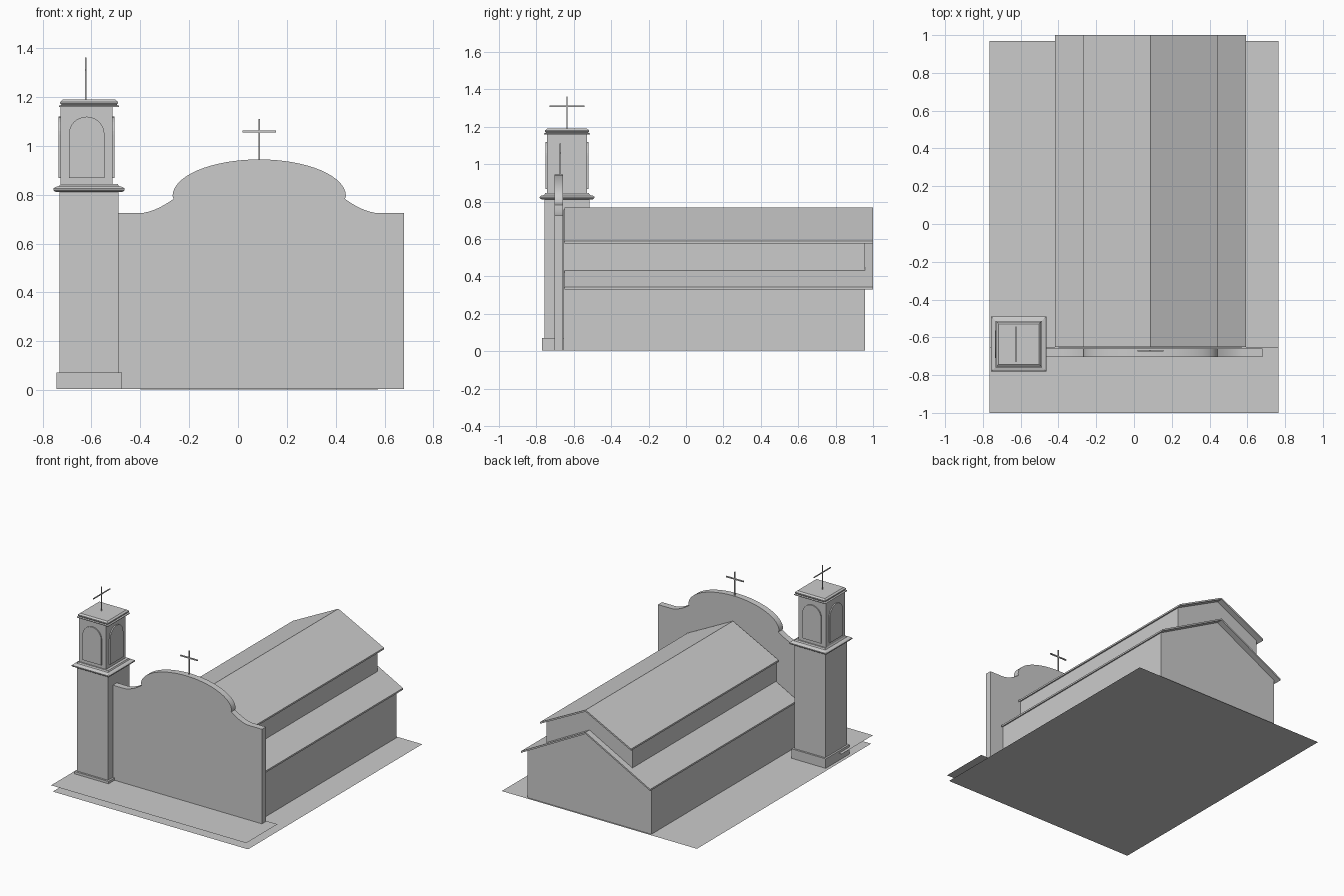
import bpy, bmesh, math
from mathutils import Matrix, Vector

if "Cube" in bpy.data.objects:
    bpy.data.objects.remove(bpy.data.objects["Cube"])

AX = 0.087           # centre line of nave and facade
TX, TY = -0.61, -0.636   # tower centre
BX = -0.62           # belfry centre


def finish(name, bm, smooth=False):
    bmesh.ops.recalc_face_normals(bm, faces=bm.faces[:])
    me = bpy.data.meshes.new(name)
    bm.to_mesh(me)
    bm.free()
    ob = bpy.data.objects.new(name, me)
    bpy.context.collection.objects.link(ob)
    if smooth:
        bpy.ops.object.select_all(action='DESELECT')
        ob.select_set(True)
        bpy.context.view_layer.objects.active = ob
        bpy.ops.object.shade_smooth_by_angle(angle=math.radians(25))
    return ob


def box(name, x0, x1, y0, y1, z0, z1):
    bm = bmesh.new()
    bmesh.ops.create_cube(bm, size=1)
    for v in bm.verts:
        v.co = ((x0 + x1) / 2 + v.co.x * (x1 - x0),
                (y0 + y1) / 2 + v.co.y * (y1 - y0),
                (z0 + z1) / 2 + v.co.z * (z1 - z0))
    return finish(name, bm)


def sheet(name, x0, x1, y0, y1, z):
    bm = bmesh.new()
    bm.faces.new([bm.verts.new(p) for p in
                  ((x0, y0, z), (x1, y0, z), (x1, y1, z), (x0, y1, z))])
    return finish(name, bm)


def extrude_y(name, pts, y0, y1, matrix=None, smooth=False):
    """Extrude an x-z outline from y0 to y1."""
    bm = bmesh.new()
    f = bm.faces.new([bm.verts.new((x, y0, z)) for x, z in pts])
    r = bmesh.ops.extrude_face_region(bm, geom=[f])
    bmesh.ops.translate(bm, vec=(0, y1 - y0, 0),
                        verts=[g for g in r['geom'] if isinstance(g, bmesh.types.BMVert)])
    if matrix:
        bm.transform(matrix)
    return finish(name, bm, smooth)


def square_stack(name, cx, cy, prof):
    """Square moulding from (half width, height) steps."""
    bm = bmesh.new()
    rings = [[bm.verts.new((cx + sx * h, cy + sy * h, z))
              for sx, sy in ((-1, -1), (1, -1), (1, 1), (-1, 1))] for h, z in prof]
    for a, b in zip(rings, rings[1:]):
        for i in range(4):
            j = (i + 1) % 4
            bm.faces.new((a[i], a[j], b[j], b[i]))
    bm.faces.new(rings[0])
    bm.faces.new(rings[-1])
    return finish(name, bm)


# Ground and front terrace
sheet("ground", -0.765, 0.765, -0.98, 0.97, 0.003)
sheet("front_terrace", -0.765, 0.765, -1.0, -0.65, 0.055)


# Nave: two stacked gabled volumes with thin overhanging roofs
def gabled(name, wall, z0, eave, ze, zr):
    t = 0.012
    slope = (zr - ze) / eave
    zw = zr - t - slope * wall
    extrude_y(name + "_walls", [(AX - wall, z0), (AX + wall, z0), (AX + wall, zw),
                                (AX, zr - t), (AX - wall, zw)], -0.655, 0.957)
    extrude_y(name + "_roof", [(AX - eave, ze), (AX, zr), (AX + eave, ze),
                               (AX + eave, ze - t), (AX, zr - t), (AX - eave, ze - t)],
              -0.65, 1.0)


gabled("lower_nave", 0.486, 0.003, 0.506, 0.343, 0.612)
gabled("upper_nave", 0.337, 0.40, 0.357, 0.589, 0.77)

# Curved facade: flat shoulder, concave sweep, elliptical crown, mirrored
half = []
for i in range(9):
    t = i / 8
    half.append((-0.489 + 0.138 * t, 0.725 + 0.058 * t ** 1.7))
for i in range(17):
    a = math.pi / 2 * i / 16
    half.append((-0.355 * math.cos(a), 0.795 + 0.15 * math.sin(a)))
top = half + [(-x, z) for x, z in reversed(half[:-1])]
outline = ([(-0.49, 0.005), (-0.49, 0.725)] + [(AX + x, z) for x, z in top]
           + [(0.68, 0.725), (0.68, 0.005)])
extrude_y("facade", outline, -0.703, -0.658, smooth=True)

# Facade cross
box("facade_cross_post", AX - 0.004, AX + 0.004, -0.675, -0.667, 0.94, 1.11)
box("facade_cross_arm", AX - 0.068, AX + 0.068, -0.675, -0.667, 1.056, 1.064)

# Bell tower
square_stack("tower_base", TX, TY, [(0.134, 0.005), (0.134, 0.072)])
square_stack("tower_shaft", TX, TY, [(0.121, 0.005), (0.121, 0.815)])
square_stack("tower_cornice", TX, TY, [(0.134, 0.811), (0.142, 0.815), (0.146, 0.819),
                                       (0.146, 0.826), (0.138, 0.832), (0.122, 0.836),
                                       (0.117, 0.845)])
square_stack("belfry", BX, TY, [(0.107, 0.84), (0.107, 1.165)])
square_stack("belfry_cap", TX, TY, [(0.122, 1.16), (0.123, 1.165), (0.113, 1.168),
                                    (0.118, 1.174), (0.118, 1.181), (0.107, 1.19)])

# Arched belfry panels on all four sides
arch = [(-0.073, 0.868), (0.073, 0.868)] + [
    (0.073 * math.cos(math.pi * i / 16), 1.047 + 0.073 * math.sin(math.pi * i / 16))
    for i in range(17)]
for k, side in enumerate(("front", "right", "back", "left")):
    m = Matrix.Translation((BX, TY, 0)) @ Matrix.Rotation(k * math.pi / 2, 4, 'Z')
    extrude_y("belfry_arch_" + side, arch, -0.115, -0.1, m)

# Tower cross, arms running front to back
box("tower_cross_post", -0.627, -0.621, TY - 0.003, TY + 0.003, 1.185, 1.362)
box("tower_cross_arm", -0.627, -0.621, TY - 0.094, TY + 0.094, 1.307, 1.313)
